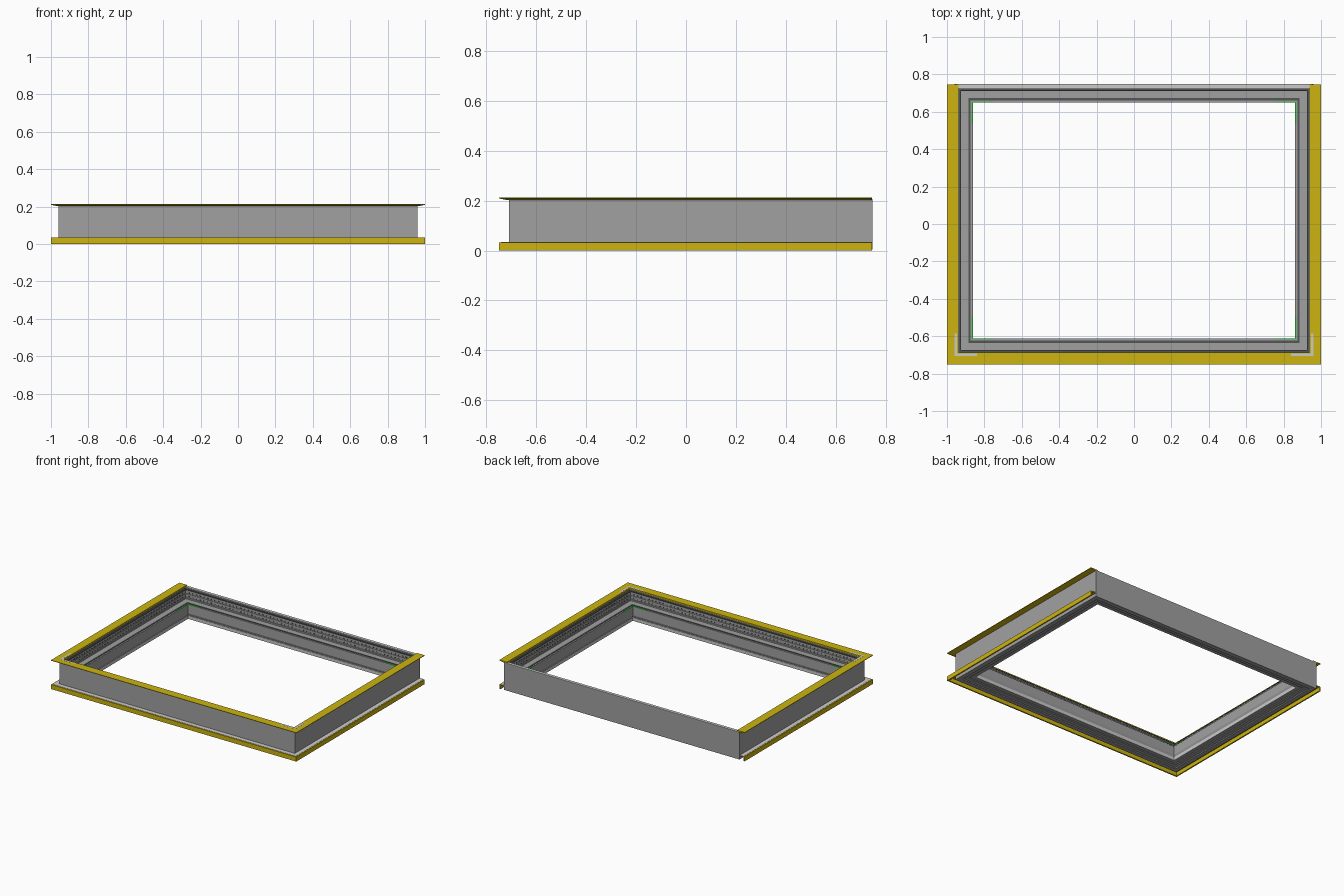
import bpy, bmesh

if "Cube" in bpy.data.objects:
    bpy.data.objects.remove(bpy.data.objects["Cube"])

W, F, B = 0.96, -0.71, 0.748      # outer wall half width, front y, back y


def material(name, rgb):
    m = bpy.data.materials.new(name)
    m.diffuse_color = (*rgb, 1)
    m.use_nodes = True
    m.node_tree.nodes["Principled BSDF"].inputs["Base Color"].default_value = m.diffuse_color
    return m


grey = material("mid_grey", (0.355, 0.355, 0.355))
dark = material("dark_grey", (0.09, 0.09, 0.09))
pale = material("pale_grey", (0.62, 0.62, 0.62))
yellow = material("yellow", (0.605, 0.457, 0.005))
green = material("green", (0.06, 0.6, 0.07))


def finish(name, bm, mat):
    bmesh.ops.recalc_face_normals(bm, faces=bm.faces)
    me = bpy.data.meshes.new(name)
    bm.to_mesh(me)
    bm.free()
    ob = bpy.data.objects.new(name, me)
    bpy.context.collection.objects.link(ob)
    me.materials.append(mat)
    return ob


def sweep(name, profile, closed, mat):
    """Sweep (inward offset, z) points round the frame; open = back side left out."""
    bm = bmesh.new()
    rings = [[], [], [], []]
    for d, z in profile:
        back = B - d if closed else 0.745
        x, front = W - d, F + d
        for ring, p in zip(rings, [(-x, back), (-x, front), (x, front), (x, back)]):
            ring.append(bm.verts.new((*p, z)))
    n = len(profile)
    for s in range(4 if closed else 3):
        a, b = rings[s], rings[(s + 1) % 4]
        for i in range(n):
            j = (i + 1) % n
            bm.faces.new((a[i], a[j], b[j], b[i]))
    if not closed:
        bm.faces.new(rings[0])
        bm.faces.new(rings[3])
    return finish(name, bm, mat)


def strip(name, d0, d1, z0, z1, closed, mat):
    return sweep(name, [(d0, z0), (d1, z0), (d1, z1), (d0, z1)], closed, mat)


def bracket(name, x, y, sx, sy, arm, w, z0, z1, mat):
    """L-shaped corner plate with its outer corner at x, y."""
    bm = bmesh.new()
    pts = [(0, 0), (arm, 0), (arm, w), (w, w), (w, arm), (0, arm)]
    face = bm.faces.new([bm.verts.new((x + sx * u, y + sy * v, z0)) for u, v in pts])
    top = bmesh.ops.extrude_face_region(bm, geom=[face])["geom"]
    bmesh.ops.translate(bm, vec=(0, 0, z1 - z0),
                        verts=[g for g in top if isinstance(g, bmesh.types.BMVert)])
    return finish(name, bm, mat)


def add_box(bm, centre, size):
    vs = bmesh.ops.create_cube(bm, size=1)["verts"]
    bmesh.ops.scale(bm, vec=size, verts=vs)
    bmesh.ops.translate(bm, vec=centre, verts=vs)


# Extruded frame: outer wall, ribbed inner face, ledge, inner lip, grooved underside
sweep("frame_body", [
    (0, 0.004), (0, 0.203), (0.024, 0.203), (0.024, 0.195), (0.033, 0.195),
    (0.033, 0.183), (0.030, 0.183), (0.030, 0.165), (0.034, 0.165),
    (0.034, 0.155), (0.031, 0.155), (0.031, 0.138), (0.036, 0.138),
    (0.036, 0.128), (0.076, 0.128), (0.076, 0.120), (0.086, 0.120),
    (0.086, 0.126), (0.098, 0.126), (0.098, 0.06), (0.092, 0.045),
    (0.092, 0.018), (0.064, 0.018), (0.064, 0.012), (0.034, 0.012),
    (0.034, 0.004)], True, grey)

# Dark seals in the grooves, pale band low on the inner lip
strip("upper_seal", 0.024, 0.035, 0.190, 0.197, True, dark)
strip("ledge_seal", 0.075, 0.087, 0.118, 0.129, True, dark)
strip("lower_lip_band", 0.088, 0.0955, 0.018, 0.042, True, pale)

# Tapered top flange on three sides
sweep("top_flange", [(-0.04, 0.213), (-0.04, 0.209), (-0.005, 0.202),
                     (0.022, 0.202), (0.022, 0.213)], False, yellow)

# Bottom trim angle on three sides, with a pale strip on its top
sweep("bottom_trim", [
    (0, 0.033), (-0.04, 0.033), (-0.04, 0), (-0.03, 0), (-0.03, 0.028),
    (0, 0.028)], False, yellow)
strip("bottom_trim_top", -0.032, 0, 0.032, 0.0345, False, pale)

# Bare strip along the back edge
bm = bmesh.new()
add_box(bm, (0, 0.737, 0.204), (1.9, 0.022, 0.004))
finish("back_top_strip", bm, pale)

# Rows of small studs along the inner ribs
bm = bmesh.new()
for z in (0.174, 0.147):
    for i in range(-30, 31):
        for y in (F + 0.031, B - 0.031):
            add_box(bm, (i * 0.03, y, z), (0.01, 0.004, 0.005))
    for i in range(-22, 23):
        for x in (-W + 0.031, W - 0.031):
            add_box(bm, (x, 0.019 + i * 0.03, z), (0.004, 0.01, 0.005))
finish("rib_studs", bm, dark)

for sx, side in ((1, "left"), (-1, "right")):
    # Thin corner plates on the flange at the front
    bracket("front_corner_plate_" + side, -sx * W, F + 0.004, sx, 1, 0.12, 0.014,
            0.2125, 0.2135, pale)
    # Green corner keys on the inner lip
    for y, sy, end in ((F + 0.092, 1, "front"), (B - 0.092, -1, "back")):
        bracket(f"corner_key_{end}_{side}", -sx * (W - 0.092), y, sx, sy, 0.12, 0.007,
                0.122, 0.128, green)
